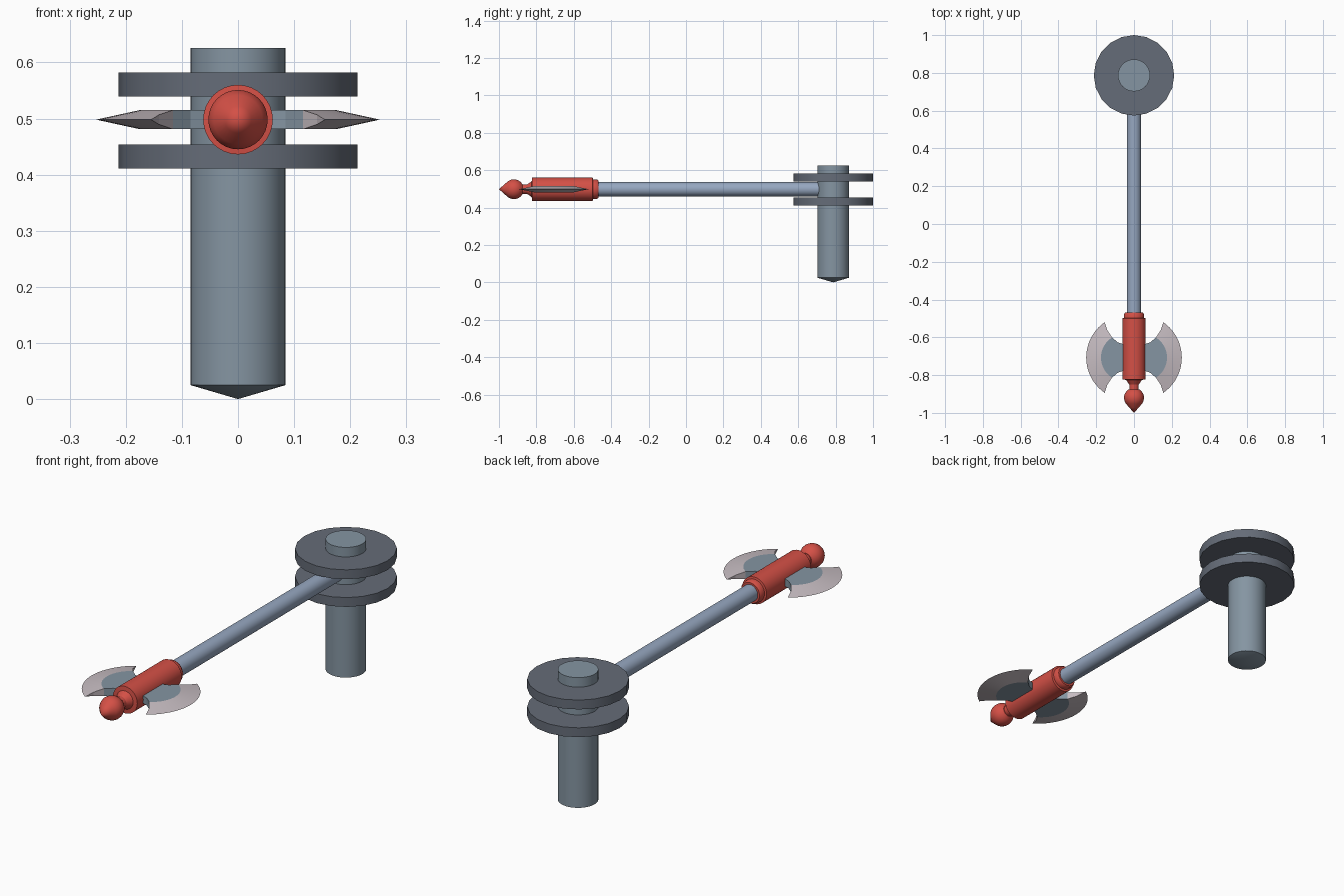
import bpy, bmesh, math
from mathutils import Vector

if "Cube" in bpy.data.objects:
    bpy.data.objects.remove(bpy.data.objects["Cube"])

AXIS_Z = 0.498      # height of the horizontal shaft
POST_Y = 0.787      # centre of the upright post
BLADE_Y = -0.707    # centre of the blades


def material(name, r, g, b):
    lin = [((c / 255 + 0.055) / 1.055) ** 2.4 for c in (r, g, b)]
    m = bpy.data.materials.new(name)
    m.diffuse_color = (*lin, 1)
    m.use_nodes = True
    m.node_tree.nodes["Principled BSDF"].inputs["Base Color"].default_value = m.diffuse_color
    return m


STEEL = material("blue grey steel", 133, 149, 162)
DARK = material("dark grey", 101, 108, 120)
ROD = material("pale blue rod", 150, 167, 192)
RED = material("red", 212, 80, 70)
EDGE = material("pale blade edge", 198, 188, 193)


def finish(name, bm, mats, angle=35):
    bmesh.ops.remove_doubles(bm, verts=bm.verts, dist=1e-5)
    bmesh.ops.recalc_face_normals(bm, faces=bm.faces)
    me = bpy.data.meshes.new(name)
    bm.to_mesh(me)
    bm.free()
    for m in mats:
        me.materials.append(m)
    ob = bpy.data.objects.new(name, me)
    bpy.context.collection.objects.link(ob)
    bpy.ops.object.select_all(action='DESELECT')
    ob.select_set(True)
    bpy.context.view_layer.objects.active = ob
    bpy.ops.object.shade_smooth_by_angle(angle=math.radians(angle))
    return ob


def lathe(name, profile, mat, sides, along_y=False):
    """Turn (radius, position) pairs round the post or round the shaft."""
    bm = bmesh.new()
    rings = []
    for r, p in profile:
        ring = []
        for i in range(sides):
            a = 2 * math.pi * i / sides
            s, c = r * math.sin(a), r * math.cos(a)
            co = (s, p, AXIS_Z + c) if along_y else (s, POST_Y + c, p)
            ring.append(bm.verts.new(co))
        rings.append(ring)
    for a, b in zip(rings, rings[1:]):
        for i in range(sides):
            j = (i + 1) % sides
            bm.faces.new((a[i], a[j], b[j], b[i]))
    for ring, (r, p) in ((rings[0], profile[0]), (rings[-1], profile[-1])):
        if r > 1e-4:
            bm.faces.new(ring)
    bmesh.ops.dissolve_degenerate(bm, edges=bm.edges, dist=1e-6)
    return finish(name, bm, [mat])


# Upright post with a shallow pointed foot
lathe("post", [(0, 0), (0.085, 0.025), (0.085, 0.626)], STEEL, 32)

# Two discs that clasp the shaft
for label, z in (("lower", 0.411), ("upper", 0.539)):
    lathe(label + "_disc", [(0.213, z), (0.213, z + 0.043)], DARK, 20)

# Horizontal shaft
lathe("shaft", [(0.038, -0.50), (0.038, 0.75)], ROD, 32, True)

# Red socket with collar at the rear and a shoulder at the front
lathe("socket", [(0.047, -0.469), (0.053, -0.478), (0.053, -0.497),
                 (0.062, -0.499), (0.062, -0.823), (0.042, -0.825),
                 (0.025, -0.85)], RED, 32, True)

# Red finial: neck, round knob and pointed tip
knob = [(0.025, -0.84), (0.025, -0.875)]
for i in range(7):
    a = math.radians(-58 + i * 15.5)
    knob.append((0.053 * math.cos(a), -0.92 - 0.053 * math.sin(a)))
knob += [(0.024, -0.973), (0, -1.0)]
lathe("finial", knob, RED, 32, True)


# Double blade: arc rows from root to cutting edge
# (apex x, end x, half length, half thickness)
ROWS = [(0.040, 0.040, 0.065, 0.0170),
        (0.085, 0.085, 0.080, 0.0170),
        (0.175, 0.116, 0.106, 0.0170),
        (0.214, 0.141, 0.144, 0.0085),
        (0.253, 0.155, 0.187, 0.0)]
STEPS = 20


def arc(apex, end, half):
    sag = apex - end
    pts = []
    for i in range(STEPS + 1):
        t = 2 * i / STEPS - 1
        if sag < 1e-5:
            pts.append((apex, half * t))
        else:
            a = 2 * math.atan2(sag, half)
            r = half / math.sin(a)
            pts.append((apex - r * (1 - math.cos(a * t)), r * math.sin(a * t)))
    return pts


bm = bmesh.new()
top, bottom = [], []
for apex, end, half, h in ROWS:
    pts = arc(apex, end, half)
    top.append([bm.verts.new((x, BLADE_Y + y, AXIS_Z + h)) for x, y in pts])
    bottom.append(top[-1] if h == 0 else
                  [bm.verts.new((x, BLADE_Y + y, AXIS_Z - h)) for x, y in pts])


def add_face(verts, row):
    f = bm.faces.new(list(dict.fromkeys(verts)))
    f.material_index = 0 if row < 2 else 1     # steel core, pale edge


for k in range(len(ROWS) - 1):
    for side in (top, bottom):
        for i in range(STEPS):
            add_face((side[k][i], side[k][i + 1],
                      side[k + 1][i + 1], side[k + 1][i]), k)
    for e in (0, STEPS):
        add_face((top[k][e], top[k + 1][e], bottom[k + 1][e], bottom[k][e]), k)
for i in range(STEPS):
    add_face((top[0][i], top[0][i + 1], bottom[0][i + 1], bottom[0][i]), 0)
blade = finish("blades", bm, [STEEL, EDGE], 8)
blade.modifiers.new("mirror", 'MIRROR').use_clip = False
